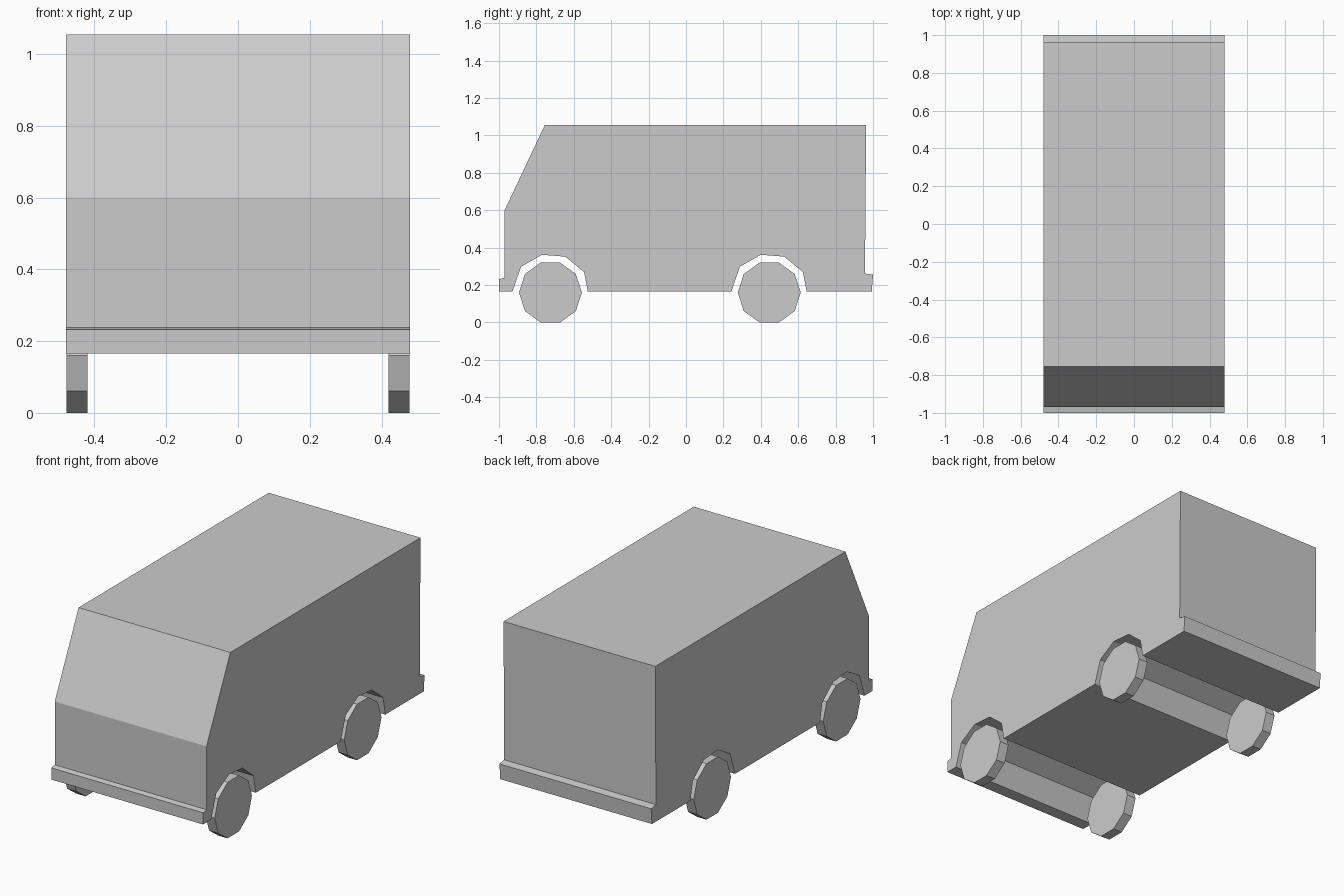
import bpy, bmesh
from math import cos, sin, pi

if "Cube" in bpy.data.objects:
    bpy.data.objects.remove(bpy.data.objects["Cube"])


def prism(name, profile, x0, x1):
    """Extrude a side-view (y, z) profile from x0 to x1."""
    bm = bmesh.new()
    face = bm.faces.new([bm.verts.new((x0, y, z)) for y, z in profile])
    ext = bmesh.ops.extrude_face_region(bm, geom=[face])
    verts = [v for v in ext["geom"] if isinstance(v, bmesh.types.BMVert)]
    bmesh.ops.translate(bm, verts=verts, vec=(x1 - x0, 0, 0))
    bmesh.ops.recalc_face_normals(bm, faces=bm.faces)
    mesh = bpy.data.meshes.new(name)
    bm.to_mesh(mesh)
    bm.free()
    obj = bpy.data.objects.new(name, mesh)
    bpy.context.collection.objects.link(obj)
    return obj


FRONT_Y, REAR_Y = -0.725, 0.445      # axle positions
R = 0.16 / cos(pi / 10)              # ten-sided wheel standing on a flat

# Wheel arch, listed rear to front relative to the axle
arch = [(0.2, 0.165), (0.18, 0.27), (0.08, 0.352), (-0.045, 0.362),
        (-0.157, 0.298), (-0.203, 0.165)]

# Van body with bumpers, slanted windscreen and full-width wheel arches
profile = [(-1, 0.165), (-1, 0.232), (-0.97, 0.238), (-0.97, 0.6),
           (-0.755, 1.055), (0.963, 1.055), (0.957, 0.262),
           (1.0, 0.255), (0.993, 0.165)]
for axle in (REAR_Y, FRONT_Y):
    profile += [(axle + y, z) for y, z in arch]
prism("van_body", profile, -0.48, 0.48)

# Four thin wheels
for end, axle in (("front", FRONT_Y), ("rear", REAR_Y)):
    ring = [(axle + R * cos(i * pi / 5), 0.16 + R * sin(i * pi / 5))
            for i in range(10)]
    for side, s in (("left", 1), ("right", -1)):
        prism(f"{end}_{side}_wheel", ring, s * 0.42, s * 0.478)
